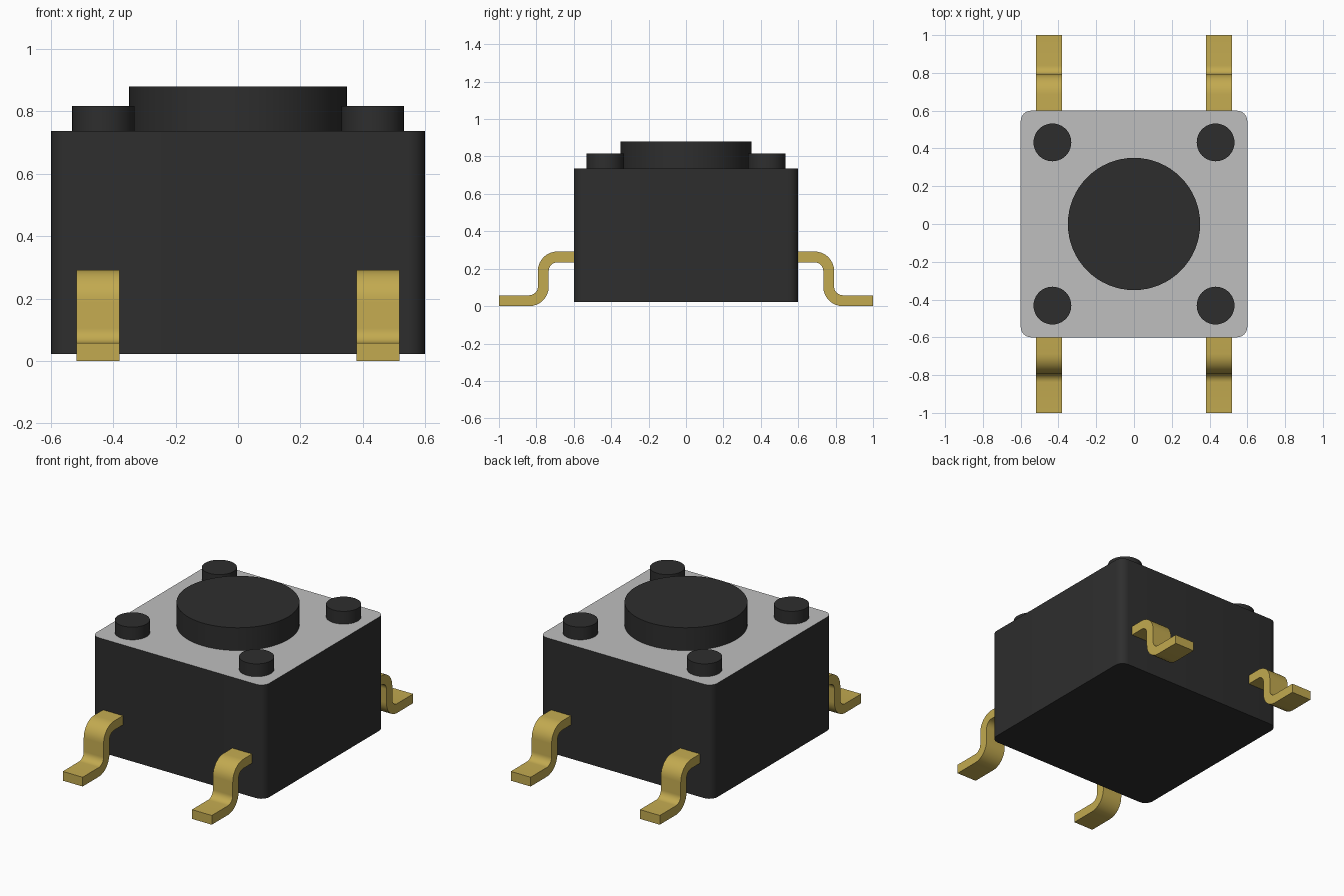
import bpy, bmesh
from math import sin, cos, pi, radians
from mathutils import Vector

cube = bpy.data.objects.get("Cube")
if cube:
    bpy.data.objects.remove(cube, do_unlink=True)


def material(name, rgb):
    m = bpy.data.materials.new(name)
    m.use_nodes = True
    m.diffuse_color = (*rgb, 1)
    m.node_tree.nodes["Principled BSDF"].inputs["Base Color"].default_value = (*rgb, 1)
    return m


black = material("black plastic", (0.027, 0.027, 0.027))
silver = material("silver cover", (0.52, 0.52, 0.52))
gold = material("gold plating", (0.54, 0.40, 0.08))


def finish(name, bm, *mats):
    bmesh.ops.recalc_face_normals(bm, faces=bm.faces)
    mesh = bpy.data.meshes.new(name)
    bm.to_mesh(mesh)
    bm.free()
    for m in mats:
        mesh.materials.append(m)
    obj = bpy.data.objects.new(name, mesh)
    bpy.context.collection.objects.link(obj)
    bpy.ops.object.select_all(action="DESELECT")
    obj.select_set(True)
    bpy.context.view_layer.objects.active = obj
    bpy.ops.object.shade_smooth_by_angle(angle=radians(35))
    return obj


def prism(name, outline, z0, z1, *mats):
    """Closed outline of (x, y) points raised from z0 to z1."""
    bm = bmesh.new()
    base = bm.faces.new([bm.verts.new((x, y, z0)) for x, y in outline])
    new = bmesh.ops.extrude_face_region(bm, geom=[base], use_keep_orig=True)["geom"]
    for v in new:
        if isinstance(v, bmesh.types.BMVert):
            v.co.z = z1
    if len(mats) > 1:  # the upward face takes the second colour
        for f in bm.faces:
            if all(v.co.z > z1 - 0.001 for v in f.verts):
                f.material_index = 1
    return finish(name, bm, *mats)


def circle(cx, cy, r, n):
    return [(cx + r * cos(2 * pi * i / n), cy + r * sin(2 * pi * i / n)) for i in range(n)]


def arc(cy, cz, r, a0, a1, n=8):
    """Points with their outward radial directions, as (y, z, angle)."""
    angles = [radians(a0 + (a1 - a0) * i / n) for i in range(n + 1)]
    return [(cy + r * cos(a), cz + r * sin(a), a) for a in angles]


# Housing: rounded square block with a silver top face
half, corner = 0.6, 0.055
outline = []
for q, (sx, sy) in enumerate([(1, 1), (-1, 1), (-1, -1), (1, -1)]):
    c = half - corner
    outline += [(x, y) for x, y, _ in arc(sx * c, sy * c, corner, 90 * q, 90 * q + 90, 6)]
prism("housing", outline, 0.022, 0.737, black, silver)

# Push button and four corner rivets
prism("button", circle(0, 0, 0.35, 64), 0.72, 0.88, black)
for sx, side in ((1, "left"), (-1, "right")):
    for sy, end in ((1, "back"), (-1, "front")):
        prism(f"{end}_{side}_rivet", circle(sx * 0.432, sy * 0.432, 0.1, 40), 0.72, 0.817, black)


# Gull-wing leg: centre line swept as a flat strip
def leg(name, x, sy):
    t, w, r = 0.029, 0.069, 0.075
    path = [(0.5, 0.263, Vector((0, 1)))]
    for y, z, a in arc(0.688, 0.188, r, 90, 0):
        path.append((y, z, Vector((cos(a), sin(a)))))
    for y, z, a in arc(0.838, 0.104, r, 180, 270):
        path.append((y, z, -Vector((cos(a), sin(a)))))
    path.append((1.0, 0.029, Vector((0, 1))))
    bm = bmesh.new()
    rings = []
    for y, z, n in path:
        ring = []
        for dx, k in ((-w, -t), (w, -t), (w, t), (-w, t)):
            ring.append(bm.verts.new((x + dx, sy * (y + n.x * k), z + n.y * k)))
        rings.append(ring)
    for a, b in zip(rings, rings[1:]):
        for i in range(4):
            j = (i + 1) % 4
            bm.faces.new((a[i], a[j], b[j], b[i]))
    bm.faces.new(rings[0])
    bm.faces.new(rings[-1])
    finish(name, bm, gold)


for sx, side in ((1, "left"), (-1, "right")):
    for sy, end in ((1, "back"), (-1, "front")):
        leg(f"{end}_{side}_leg", sx * 0.449, sy)
